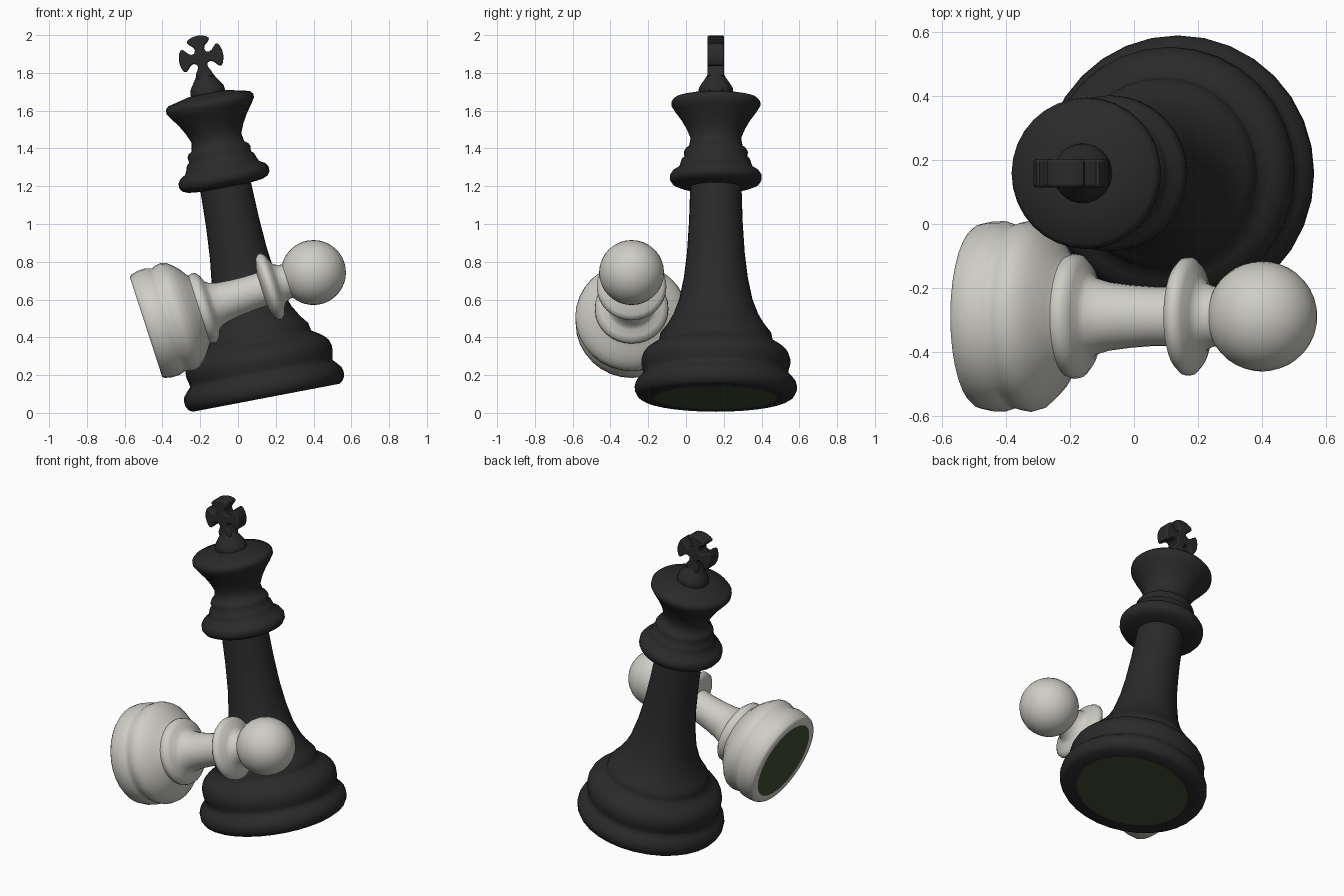
import bpy, bmesh, math
from mathutils import Matrix, Vector

if "Cube" in bpy.data.objects:
    bpy.data.objects.remove(bpy.data.objects["Cube"])


def material(name, rgb):
    m = bpy.data.materials.new(name)
    m.diffuse_color = (*rgb, 1)
    m.use_nodes = True
    m.node_tree.nodes["Principled BSDF"].inputs["Base Color"].default_value = m.diffuse_color
    return m


BLACK = material("black_lacquer", (0.023, 0.023, 0.023))
WHITE = material("ivory_white", (0.62, 0.61, 0.56))
FELT = material("green_felt", (0.052, 0.072, 0.034))


def finish(bm, name, mats, matrix, angle=60):
    bmesh.ops.remove_doubles(bm, verts=bm.verts, dist=1e-5)
    bmesh.ops.recalc_face_normals(bm, faces=bm.faces)
    me = bpy.data.meshes.new(name)
    bm.to_mesh(me)
    bm.free()
    for m in mats:
        me.materials.append(m)
    ob = bpy.data.objects.new(name, me)
    bpy.context.collection.objects.link(ob)
    ob.matrix_world = matrix
    bpy.ops.object.select_all(action='DESELECT')
    ob.select_set(True)
    bpy.context.view_layer.objects.active = ob
    bpy.ops.object.shade_smooth_by_angle(angle=math.radians(angle))
    return ob


def lathe(name, profile, mats, matrix, felt_r=0, n=32):
    """Turn (height, radius) points around local z; felt on the underside."""
    bm = bmesh.new()
    rings = [[bm.verts.new((r * math.cos(2 * math.pi * i / n),
                            r * math.sin(2 * math.pi * i / n), h))
              for i in range(n)] for h, r in profile if r > 0]
    for a, b in zip(rings, rings[1:]):
        for i in range(n):
            j = (i + 1) % n
            bm.faces.new((a[i], a[j], b[j], b[i]))
    bottom = bm.faces.new(rings[0])
    bm.faces.new(rings[-1])
    if felt_r:
        bottom.material_index = 1
    return finish(bm, name, mats, matrix)


# Placement of the two leaning pieces
tall = Matrix.Translation((0.148, 0.158, 0.08)) @ Matrix.Rotation(math.radians(-10.8), 4, 'Y')
small = Matrix.Translation((-0.487, -0.288, 0.455)) @ Matrix.Rotation(math.radians(72), 4, 'Y')

# Tall piece: foot, stem, collar and crown
lathe("tall_piece_body", [
    (0, .325), (0, .395), (.012, .415), (.035, .428), (.06, .43), (.085, .424),
    (.11, .403), (.13, .384), (.15, .386), (.18, .394), (.21, .394), (.24, .384),
    (.262, .366), (.285, .335), (.305, .302), (.325, .298), (.347, .294),
    (.37, .276), (.395, .257), (.45, .225), (.53, .194), (.65, .169),
    (.78, .153), (.95, .142), (1.135, .136),
    (1.142, .20), (1.155, .23), (1.175, .243), (1.20, .243), (1.222, .228),
    (1.238, .20), (1.26, .189), (1.285, .181), (1.298, .166), (1.325, .17),
    (1.343, .16), (1.355, .142), (1.40, .134), (1.45, .155), (1.50, .184),
    (1.545, .217), (1.575, .236), (1.595, .235), (1.612, .22), (1.64, .10),
], [BLACK, FELT], tall, felt_r=.325)

# Finial under the cross
lathe("finial", [
    (1.62, .088), (1.645, .093), (1.668, .09), (1.69, .077), (1.715, .06),
    (1.735, .047), (1.75, .042), (1.765, .03),
], [BLACK], tall)

# Cross with flared, rounded arms
arm = [(.03, -.03), (.046, -.025), (.062, -.032), (.078, -.05), (.09, -.06),
       (.1, -.058), (.109, -.045), (.116, -.024), (.119, 0)]
arm += [(a, -b) for a, b in reversed(arm[1:-1])]
bm = bmesh.new()
outline = []
for k in range(4):
    t = math.pi / 2 * k
    for a, b in arm:
        if k == 3:                      # lower arm stays slim
            b = max(-.042, min(.042, b))
        outline.append((a * math.cos(t) - b * math.sin(t),
                        a * math.sin(t) + b * math.cos(t)))
face = bm.faces.new([bm.verts.new((x, -.044, z)) for x, z in outline])
ext = bmesh.ops.extrude_face_region(bm, geom=[face])
bmesh.ops.translate(bm, vec=Vector((0, .088, 0)),
                    verts=[v for v in ext["geom"] if isinstance(v, bmesh.types.BMVert)])
cross = finish(bm, "cross", [BLACK], tall @ Matrix.Translation((0, 0, 1.832)), 40)
bev = cross.modifiers.new("soft_edges", 'BEVEL')
bev.width = .011
bev.segments = 2
bev.limit_method = 'ANGLE'
bev.angle_limit = math.radians(60)

# Small piece: foot, ring, stem and collar
lathe("small_piece_body", [
    (0, .238), (0, .278), (.012, .288), (.05, .296), (.09, .297), (.112, .290),
    (.125, .286), (.145, .293), (.175, .298), (.205, .290), (.235, .265),
    (.265, .233), (.285, .202), (.297, .188), (.315, .195), (.335, .192),
    (.355, .168), (.367, .135), (.385, .12), (.43, .107), (.50, .098),
    (.58, .092), (.645, .092), (.652, .13), (.662, .165), (.68, .184),
    (.70, .184), (.718, .165), (.732, .125), (.745, .105), (.77, .095), (.80, .09),
], [WHITE, FELT], small, felt_r=.238)

# Ball head
bm = bmesh.new()
bmesh.ops.create_uvsphere(bm, u_segments=32, v_segments=20, radius=.172)
finish(bm, "ball_head", [WHITE], small @ Matrix.Translation((0, 0, .932)))
